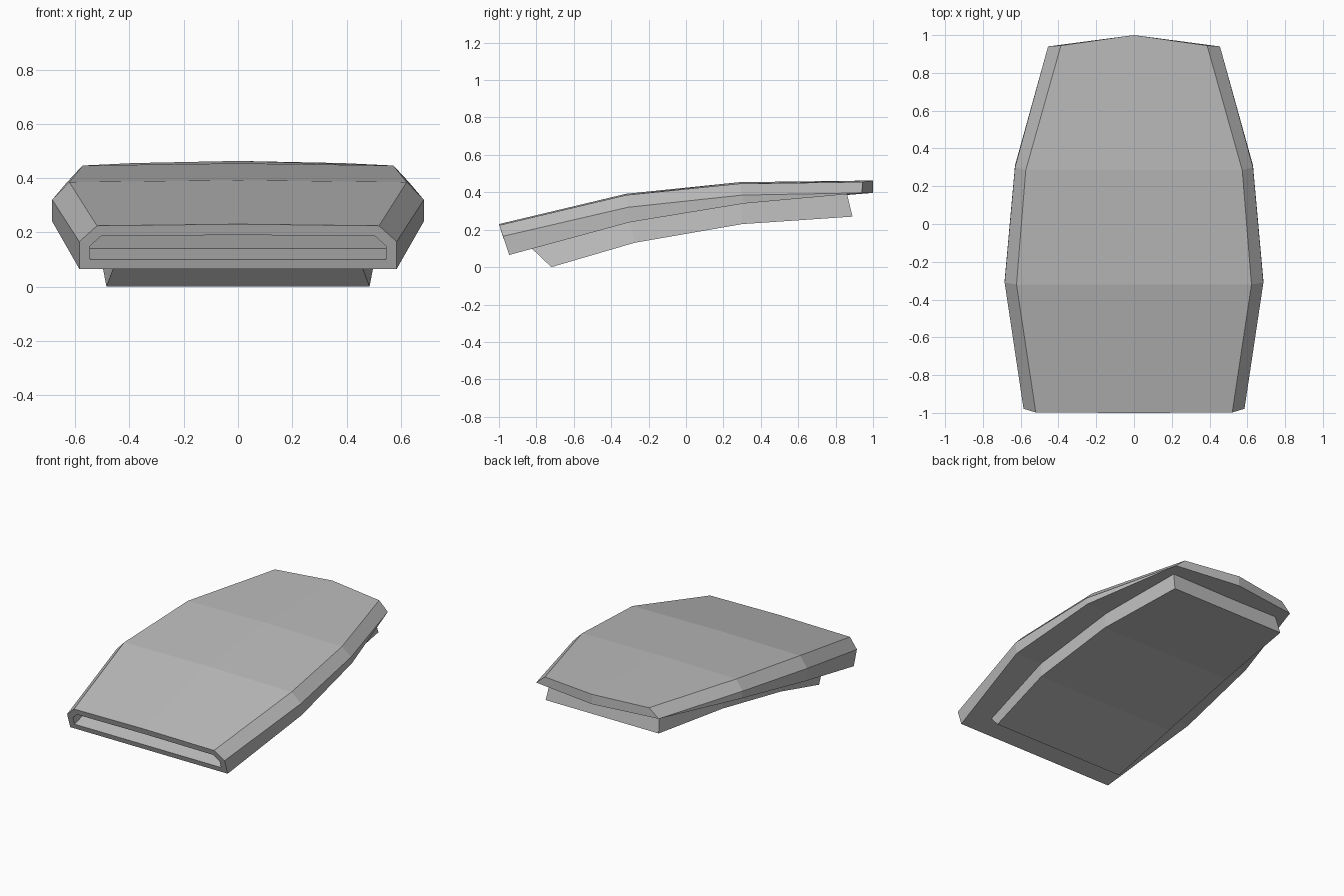
import bpy, bmesh

cube = bpy.data.objects.get("Cube")
if cube:
    bpy.data.objects.remove(cube, do_unlink=True)

grey = bpy.data.materials.new("plain_grey")
grey.use_nodes = True
colour = (0.5, 0.5, 0.5, 1)
grey.diffuse_color = colour
grey.node_tree.nodes["Principled BSDF"].inputs["Base Color"].default_value = colour


def ring_from_half(half):
    """Mirror a half section; its first and last points lie on the centre line."""
    return half + [(-x, y, z) for x, y, z in reversed(half[1:-1])]


def loft(name, halves):
    """Skin a row of mirrored sections and close both ends."""
    bm = bmesh.new()
    rings = [[bm.verts.new(p) for p in ring_from_half(h)] for h in halves]
    n = len(rings[0])
    for a, b in zip(rings, rings[1:]):
        for i in range(n):
            j = (i + 1) % n
            bm.faces.new((a[i], a[j], b[j], b[i]))
    mid = n // 2
    for ring in (rings[0], rings[-1]):
        bm.faces.new(ring[:mid + 1])
        bm.faces.new(ring[mid:] + ring[:1])
    bmesh.ops.remove_doubles(bm, verts=bm.verts, dist=0.0005)
    bmesh.ops.recalc_face_normals(bm, faces=bm.faces)
    mesh = bpy.data.meshes.new(name)
    bm.to_mesh(mesh)
    bm.free()
    mesh.materials.append(grey)
    obj = bpy.data.objects.new(name, mesh)
    bpy.context.collection.objects.link(obj)
    return obj


def shell_section(bottom, side, top, crown_y, crown_z, keel_y):
    return [(0, keel_y, bottom[2]), bottom, side, top, (0, crown_y, crown_z)]


# Mouth outline lies in the leaning front plane; the recess follows the slope
def on_front(x, z):
    return (x, -0.945 - 0.34 * (z - 0.065), z)


mouth = [on_front(x, z) for x, z in
         [(0, 0.10), (0.545, 0.10), (0.545, 0.15), (0.505, 0.186), (0, 0.19)]]
recess = [(x, y + 0.15, z + 0.04) for x, y, z in mouth]

# Scoop shell: recess, mouth rim, then the outer skin from front to back
loft("scoop_shell", [
    recess,
    mouth,
    shell_section((0.585, -0.945, 0.065), (0.585, -0.978, 0.165),
                  (0.52, -0.998, 0.224), -1.0, 0.23, -0.945),
    shell_section((0.685, -0.30, 0.24), (0.685, -0.31, 0.32),
                  (0.622, -0.32, 0.385), -0.32, 0.392, -0.30),
    shell_section((0.63, 0.31, 0.34), (0.63, 0.30, 0.385),
                  (0.573, 0.285, 0.446), 0.285, 0.454, 0.31),
    shell_section((0.455, 0.94, 0.397), (0.455, 0.94, 0.397),
                  (0.387, 0.945, 0.455), 1.0, 0.463, 1.0),
])


# Base plug under the shell: lower and upper edge at each station
def plug_section(low, high):
    return [(0,) + low[1:], low, high, (0,) + high[1:]]


loft("base_plug", [
    plug_section((0.485, -0.72, 0.0), (0.445, -0.83, 0.105)),
    plug_section((0.51, -0.275, 0.13), (0.49, -0.30, 0.245)),
    plug_section((0.485, 0.30, 0.23), (0.47, 0.29, 0.34)),
    plug_section((0.42, 0.89, 0.27), (0.405, 0.86, 0.395)),
])
